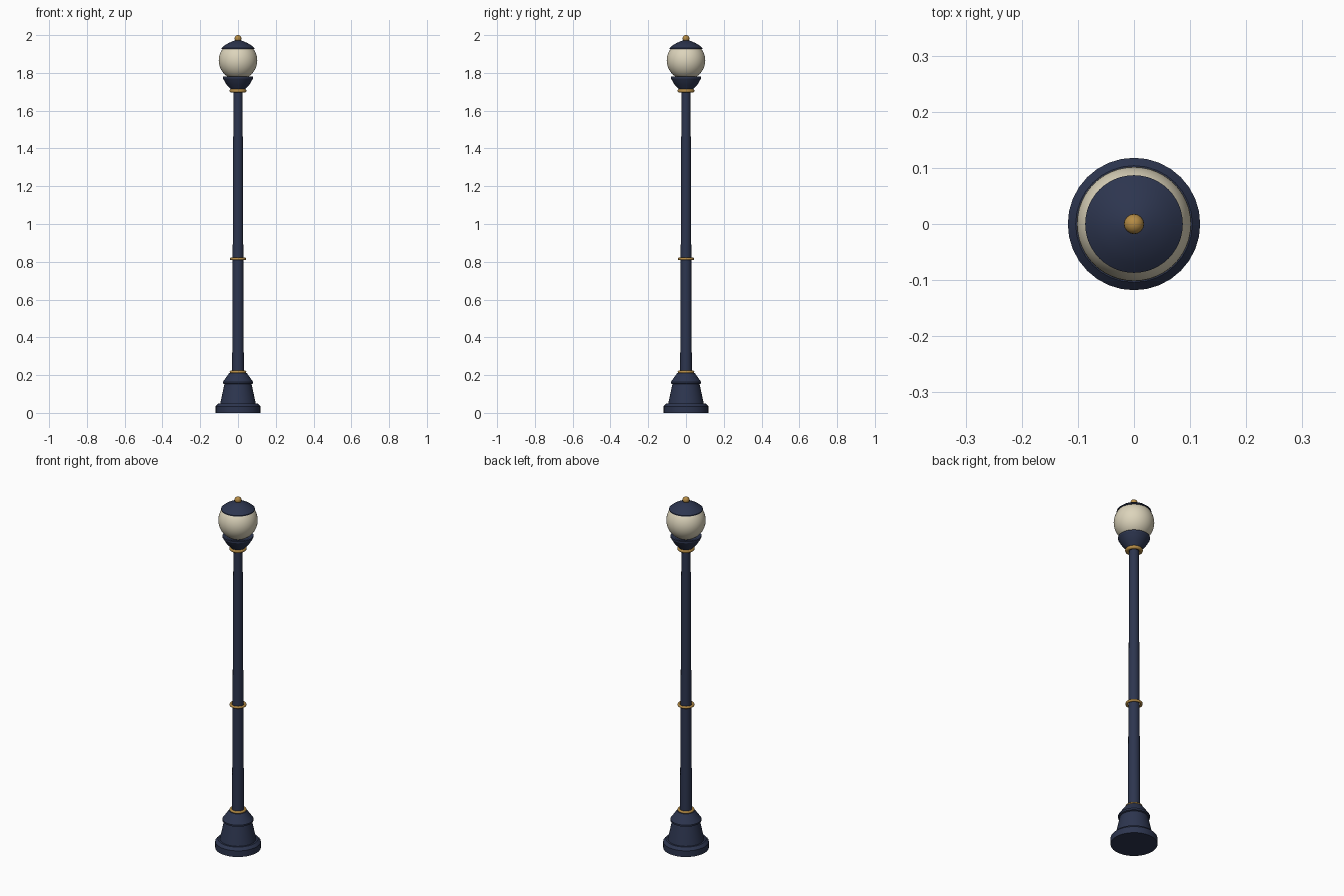
import bpy
import bmesh
import math

cube = bpy.data.objects.get("Cube")
if cube:
    bpy.data.objects.remove(cube, do_unlink=True)


def material(name, rgb):
    mat = bpy.data.materials.new(name)
    mat.use_nodes = True
    color = (*rgb, 1)
    mat.diffuse_color = color
    mat.node_tree.nodes["Principled BSDF"].inputs["Base Color"].default_value = color
    return mat


navy = material("navy paint", (0.026, 0.036, 0.078))
brass = material("brass", (0.46, 0.26, 0.06))
cream = material("cream glass", (0.72, 0.66, 0.50))


def smooth(obj, angle=30):
    bpy.ops.object.select_all(action="DESELECT")
    obj.select_set(True)
    bpy.context.view_layer.objects.active = obj
    bpy.ops.object.shade_smooth_by_angle(angle=math.radians(angle))


def lathe(name, profile, mat, sides=32):
    """Spin (radius, height) points about z and close both ends."""
    bm = bmesh.new()
    rings = []
    for r, z in profile:
        rings.append([bm.verts.new((r * math.cos(math.tau * i / sides),
                                    r * math.sin(math.tau * i / sides), z))
                      for i in range(sides)])
    for low, high in zip(rings, rings[1:]):
        for i in range(sides):
            j = (i + 1) % sides
            bm.faces.new((low[i], low[j], high[j], high[i]))
    bm.faces.new(rings[0][::-1])
    bm.faces.new(rings[-1])
    mesh = bpy.data.meshes.new(name)
    bm.to_mesh(mesh)
    bm.free()
    mesh.materials.append(mat)
    obj = bpy.data.objects.new(name, mesh)
    bpy.context.collection.objects.link(obj)
    smooth(obj)
    return obj


def ball(name, radius, z, mat, segments, rings):
    bpy.ops.mesh.primitive_uv_sphere_add(segments=segments, ring_count=rings,
                                         radius=radius, location=(0, 0, z))
    obj = bpy.context.object
    obj.name = name
    obj.data.materials.append(mat)
    smooth(obj, 60)


def collar(name, z, major, minor):
    bpy.ops.mesh.primitive_torus_add(major_segments=32, minor_segments=10,
                                     major_radius=major, minor_radius=minor,
                                     location=(0, 0, z))
    obj = bpy.context.object
    obj.name = name
    obj.data.materials.append(brass)
    smooth(obj, 60)


# Stepped pedestal and tapering post
lathe("plinth", [(0.118, 0), (0.118, 0.035), (0.104, 0.05)], navy)
lathe("pedestal", [(0.095, 0.045), (0.072, 0.152), (0.08, 0.155),
                   (0.08, 0.164), (0.046, 0.212)], navy)
lathe("post", [(0.031, 0.2), (0.024, 1.71)], navy, 24)

# Brass collars
collar("lower_collar", 0.217, 0.037, 0.007)
collar("middle_collar", 0.815, 0.037, 0.007)
collar("upper_collar", 1.705, 0.035, 0.01)

# Cup holding the globe
lathe("globe_cup", [(0.03, 1.70), (0.042, 1.718), (0.06, 1.737), (0.072, 1.757),
                    (0.077, 1.766), (0.08, 1.771), (0.08, 1.78),
                    (0.068, 1.78), (0.05, 1.77)], navy)

# Globe, roof cap and finial
ball("globe", 0.102, 1.866, cream, 48, 24)
lathe("roof_cap", [(0.07, 1.927), (0.087, 1.927), (0.087, 1.932), (0.07, 1.946),
                   (0.052, 1.957), (0.033, 1.966), (0.012, 1.973)], navy, 48)
ball("finial", 0.018, 1.982, brass, 16, 10)
